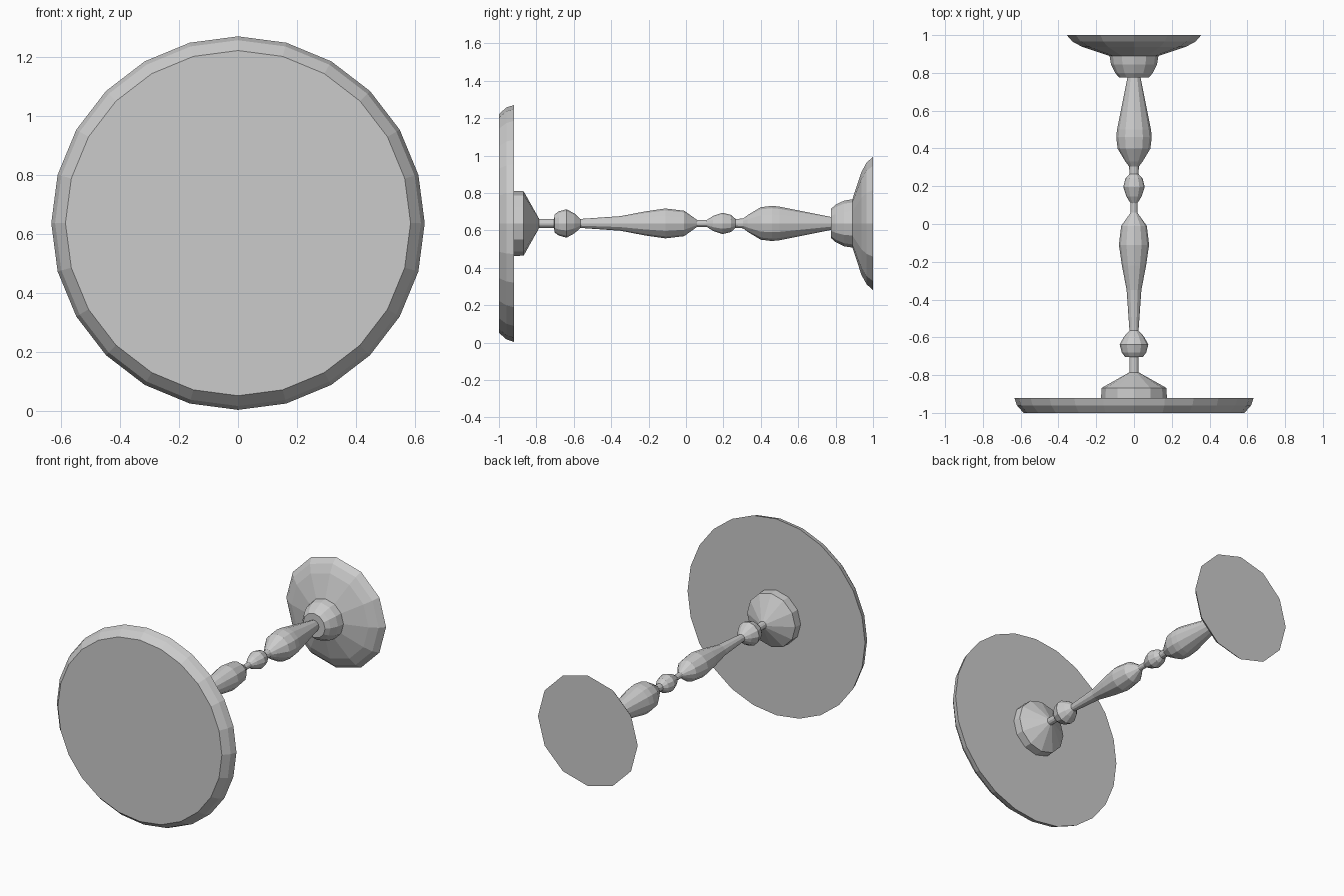
import bpy, bmesh, math

if "Cube" in bpy.data.objects:
    bpy.data.objects.remove(bpy.data.objects["Cube"])

CZ = 0.637  # height of the turning axis, which runs along y


def lathe(name, profile, sides):
    """Closed solid turned about the y axis; profile is (y, radius)."""
    bm = bmesh.new()
    rings = []
    for y, r in profile:
        rings.append([bm.verts.new((r * math.cos(2 * math.pi * i / sides), y,
                                    CZ + r * math.sin(2 * math.pi * i / sides)))
                      for i in range(sides)])
    for a, b in zip(rings, rings[1:]):
        for i in range(sides):
            j = (i + 1) % sides
            bm.faces.new((a[i], a[j], b[j], b[i]))
    bm.faces.new(rings[0])
    bm.faces.new(rings[-1])
    bmesh.ops.recalc_face_normals(bm, faces=bm.faces)
    mesh = bpy.data.meshes.new(name)
    bm.to_mesh(mesh)
    bm.free()
    obj = bpy.data.objects.new(name, mesh)
    bpy.context.collection.objects.link(obj)
    return obj


# Round table top with a curved rim
lathe("table_top", [(-1.0, 0.585), (-0.96, 0.62), (-0.92, 0.633)], 24)

# Support block under the top
lathe("top_support", [(-0.92, 0.174), (-0.868, 0.172), (-0.785, 0.024)], 12)

# Turned column: neck, bead, long baluster, small bead, lower baluster
lathe("column", [
    (-0.80, 0.024), (-0.705, 0.024), (-0.703, 0.048), (-0.68, 0.065),
    (-0.638, 0.076), (-0.595, 0.052), (-0.565, 0.024),
    (-0.35, 0.039), (-0.22, 0.064), (-0.11, 0.08), (-0.01, 0.068), (0.06, 0.018),
    (0.11, 0.018), (0.145, 0.04), (0.195, 0.057), (0.24, 0.046), (0.265, 0.024),
    (0.305, 0.026), (0.33, 0.045), (0.40, 0.087), (0.46, 0.094), (0.50, 0.09),
    (0.79, 0.032)], 12)

# Cup joining the column to the foot
lathe("foot_cup", [(0.775, 0.078), (0.80, 0.1), (0.845, 0.122), (0.895, 0.13)], 12)

# Domed foot
lathe("foot", [(0.89, 0.13), (0.938, 0.275), (0.966, 0.326), (1.0, 0.356)], 12)
